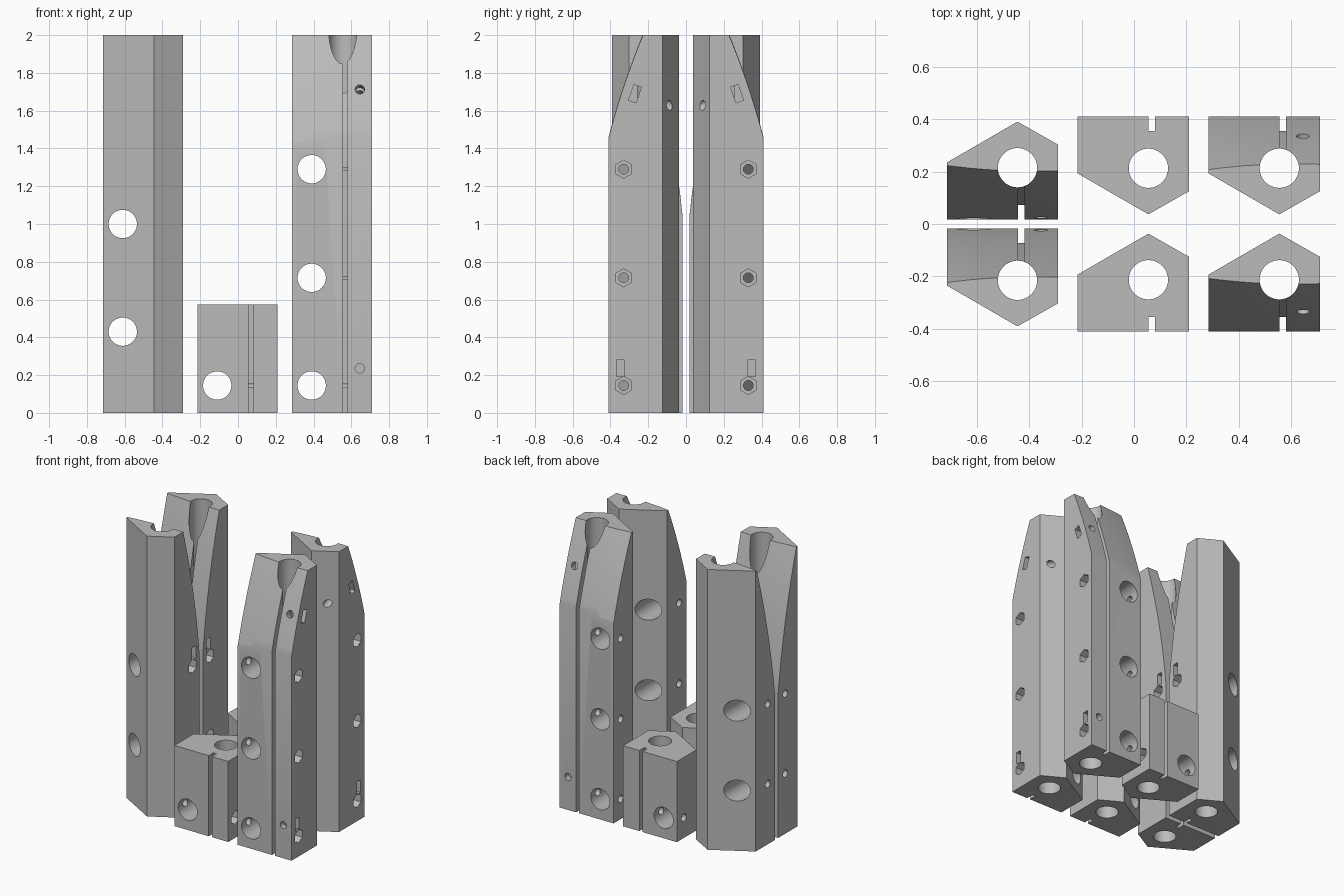
import bpy, bmesh, math
from mathutils import Matrix, Vector

cube = bpy.data.objects.get("Cube")
if cube:
    bpy.data.objects.remove(cube, do_unlink=True)

grey = bpy.data.materials.new("grey plastic")
grey.use_nodes = True
colour = (0.5, 0.5, 0.5, 1)
grey.diffuse_color = colour
grey.node_tree.nodes["Principled BSDF"].inputs["Base Color"].default_value = colour

# Local frame of a block: x from the bore, y inward from its flat face, z up
LEFT, RIGHT, APEX, BORE_Y, BOLT_Y = -0.27, 0.155, 0.373, 0.197, 0.08
RADIUS = 0.075


def to_object(name, bm):
    bmesh.ops.recalc_face_normals(bm, faces=bm.faces)
    mesh = bpy.data.meshes.new(name)
    bm.to_mesh(mesh)
    bm.free()
    obj = bpy.data.objects.new(name, mesh)
    bpy.context.scene.collection.objects.link(obj)
    return obj


def rod(centre, axis, radius, length, sides=48):
    bm = bmesh.new()
    turn = Vector((0, 0, 1)).rotation_difference(Vector(axis)).to_matrix().to_4x4()
    bmesh.ops.create_cone(bm, cap_ends=True, segments=sides, radius1=radius,
                          radius2=radius, depth=length,
                          matrix=Matrix.Translation(centre) @ turn)
    return to_object("cutter", bm)


def box(centre, size, tilt=0):
    bm = bmesh.new()
    bmesh.ops.create_cube(bm, size=1, matrix=Matrix.Translation(centre)
                          @ Matrix.Rotation(tilt, 4, "X") @ Matrix.Diagonal((*size, 1)))
    return to_object("cutter", bm)


def sweep(xs, zs, depth):
    """Solid reaching from outside the flat face in to depth(x, z)."""
    bm = bmesh.new()
    rings = []
    for x in xs:
        pts = [(x, -0.3, zs[0])] + [(x, depth(x, z), z) for z in zs] + [(x, -0.3, zs[-1])]
        rings.append([bm.verts.new(p) for p in pts])
    for a, b in zip(rings, rings[1:]):
        for i in range(len(a)):
            j = (i + 1) % len(a)
            bm.faces.new((a[i], a[j], b[j], b[i]))
    bm.faces.new(rings[0])
    bm.faces.new(rings[-1])
    return to_object("cutter", bm)


def steps(a, b, n):
    return [a + (b - a) * i / n for i in range(n + 1)]


def nut_trap(y, z, tilt, hole_length, shift):
    # Rectangular nut pocket in the side with its screw hole
    axis = Vector((0, math.cos(tilt), math.sin(tilt)))
    centre = Vector((0.09, y, z))
    return [box((0.115, y, z), (0.11, 0.042, 0.088), tilt),
            rod(centre + axis * shift, axis, 0.025, hole_length, 24)]


def make_block(height, cross_z, bolt_z, taper=None, traps=()):
    # Five-sided prism
    bm = bmesh.new()
    outline = [(LEFT, 0), (RIGHT, 0), (RIGHT, 0.285), (0, APEX), (LEFT, 0.217)]
    base = bm.faces.new([bm.verts.new((x, y, 0)) for x, y in outline])
    top = bmesh.ops.extrude_face_region(bm, geom=[base])["geom"]
    bmesh.ops.translate(bm, vec=(0, 0, height),
                        verts=[v for v in top if isinstance(v, bmesh.types.BMVert)])
    block = to_object("block", bm)

    def fall(z):
        if not taper:
            return 0
        start, slope, bend = taper
        t = z - start
        return slope * t + bend * t * t

    def surface(x, z):
        return fall(z) + 0.2 * max(0, z - 1) * (x - 0.06) ** 2

    cutters = []
    if taper:
        cutters.append(sweep(steps(-0.3, 0.2, 12), steps(taper[0] - 0.3, height + 0.06, 16), surface))
    # Wire groove following the outer surface
    groove_z = [-0.1] + (steps(taper[0], height + 0.1, 16) if taper else [height + 0.1])
    cutters.append(sweep([0.001, 0.026], groove_z,
                         lambda x, z: 0.055 + (fall(z) if taper and z > taper[0] else 0)))
    cutters.append(rod((0, BORE_Y, height / 2), (0, 0, 1), RADIUS, height + 0.2))
    for z in cross_z:
        cutters.append(rod((-0.165, 0.2, z), (0, 1, 0), RADIUS, 0.8))
    # Bolt holes with hexagonal recesses
    for z in bolt_z:
        cutters.append(rod((0, BOLT_Y, z), (1, 0, 0), 0.026, 0.8, 24))
        hexagon = rod((0, 0, 0), (0, 0, 1), 0.048, 0.12, 6)
        corner = max(hexagon.data.vertices, key=lambda v: v.co.x).co
        spin = -math.atan2(corner.y, corner.x)
        hexagon.data.transform(Matrix.Translation((RIGHT, BOLT_Y, z))
                               @ Matrix.Rotation(-math.pi / 2, 4, "Y").inverted()
                               @ Matrix.Rotation(spin, 4, "Z"))
        cutters.append(hexagon)
    for trap in traps:
        cutters += nut_trap(*trap)

    for cutter in cutters:
        cutter.hide_render = True
        cut = block.modifiers.new("cut", "BOOLEAN")
        cut.operation, cut.solver, cut.object = "DIFFERENCE", "EXACT", cutter
    bpy.context.view_layer.update()
    graph = bpy.context.evaluated_depsgraph_get()
    mesh = bpy.data.meshes.new_from_object(block.evaluated_get(graph))
    for obj in cutters + [block]:
        bpy.data.objects.remove(obj, do_unlink=True)
    mesh.materials.clear()
    mesh.materials.append(grey)
    return mesh


def place(name, mesh, x, face_y, inward):
    # Stand a block with its flat face at face_y, mirrored when it points to -y
    data = mesh.copy()
    data.transform(Matrix.Translation((x, face_y, 0)) @ Matrix.Diagonal((1, inward, 1, 1)))
    if inward < 0:
        data.flip_normals()
    obj = bpy.data.objects.new(name, data)
    bpy.context.scene.collection.objects.link(obj)
    bpy.ops.object.select_all(action="DESELECT")
    obj.select_set(True)
    bpy.context.view_layer.objects.active = obj
    bpy.ops.object.shade_smooth_by_angle(angle=math.radians(25))


outer = make_block(2, (0.145, 0.715, 1.29), (0.145, 0.715, 1.29), (1.46, 0.258, 0.14),
                   [(0.064, 0.236, 0, 0.2, -0.06), (0.14, 1.69, -0.33, 0.8, 0)])
inner = make_block(2, (0.43, 1.0), (0.43, 1.0), (1.04, 0.1, 0.095),
                   [(0.064, 1.09, 0, 0.2, -0.06)])
short = make_block(0.575, (0.145,), (0.145,))

for side, sign in (("front", -1), ("back", 1)):
    place(side + "_outer_block", outer, 0.555, sign * 0.41, -sign)
    place(side + "_short_block", short, 0.055, sign * 0.41, -sign)
    place(side + "_inner_block", inner, -0.445, sign * 0.018, sign)
for mesh in (outer, inner, short):
    bpy.data.meshes.remove(mesh)
